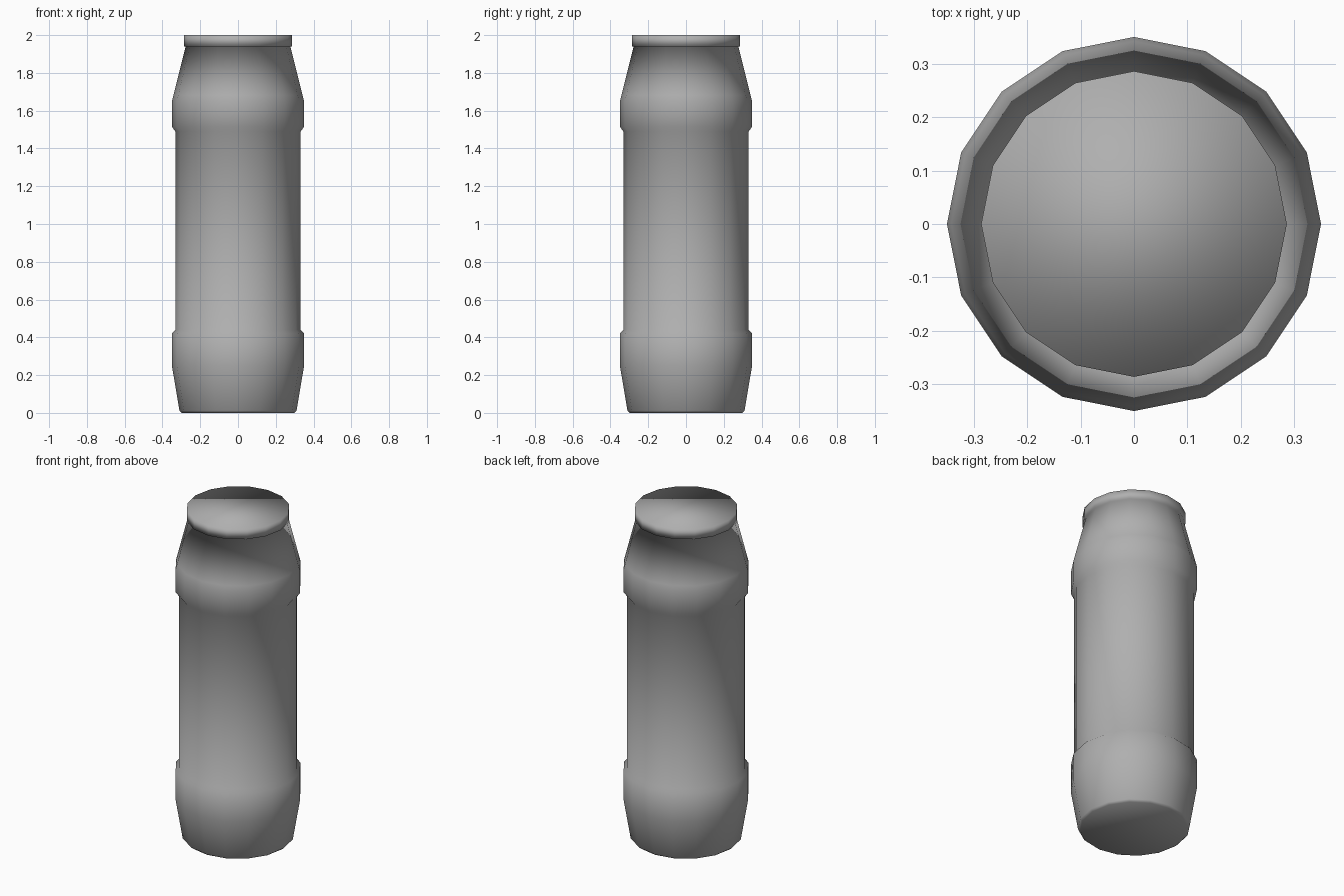
import bpy, bmesh, math

if "Cube" in bpy.data.objects:
    bpy.data.objects.remove(bpy.data.objects["Cube"])

SIDES = 16


def lathe(name, profile, material):
    """Revolve (radius, height) points about z, close both ends, shade smooth."""
    bm = bmesh.new()
    rings = []
    for r, z in profile:
        rings.append([bm.verts.new((r * math.cos(2 * math.pi * i / SIDES),
                                    r * math.sin(2 * math.pi * i / SIDES), z))
                      for i in range(SIDES)])
    for low, high in zip(rings, rings[1:]):
        for i in range(SIDES):
            j = (i + 1) % SIDES
            bm.faces.new((low[i], low[j], high[j], high[i]))
    bm.faces.new(rings[0][::-1])
    bm.faces.new(rings[-1])
    for face in bm.faces:
        face.smooth = True
    mesh = bpy.data.meshes.new(name)
    bm.to_mesh(mesh)
    bm.free()
    mesh.materials.append(material)
    obj = bpy.data.objects.new(name, mesh)
    bpy.context.collection.objects.link(obj)
    return obj


# Dark grey finish
grey = bpy.data.materials.new("dark_grey")
grey.diffuse_color = (0.43, 0.43, 0.43, 1.0)
grey.use_nodes = True
grey.node_tree.nodes["Principled BSDF"].inputs["Base Color"].default_value = grey.diffuse_color

# Container: tapered foot, lower band, straight wall, upper band, shoulder,
# and the overhanging lid rim
lathe("container", [
    (0.298, 0.0), (0.31, 0.012),
    (0.35, 0.25), (0.35, 0.42), (0.332, 0.44),
    (0.332, 1.49), (0.35, 1.515), (0.35, 1.65), (0.342, 1.682),
    (0.277, 1.94), (0.286, 1.94), (0.286, 2.0),
], grey)
